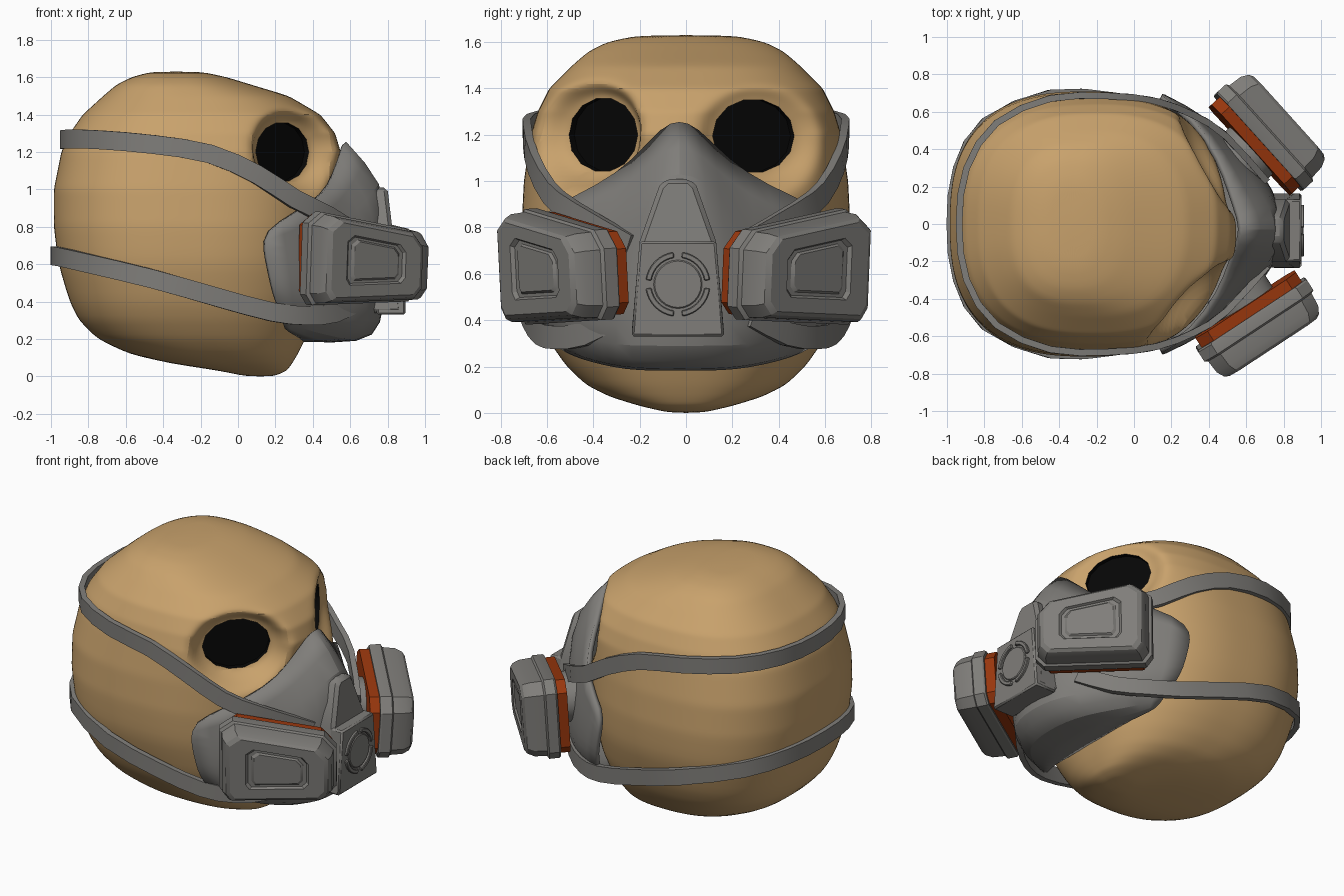
import bpy, bmesh, math
from mathutils import Vector as V

if "Cube" in bpy.data.objects:
    bpy.data.objects.remove(bpy.data.objects["Cube"])


def material(name, rgb):
    m = bpy.data.materials.new(name)
    m.diffuse_color = (*rgb, 1)
    m.use_nodes = True
    m.node_tree.nodes["Principled BSDF"].inputs["Base Color"].default_value = m.diffuse_color
    return m


SKIN = material("tan skin", (0.58, 0.36, 0.15))
BLACK = material("black", (0.002, 0.002, 0.002))
GREY = material("grey rubber", (0.215, 0.208, 0.195))
ORANGE = material("burnt orange", (0.32, 0.038, 0.004))


def loft(name, rings, mats, closed=True, angle=35):
    """Skin a list of point rings; closed rings get end caps."""
    bm = bmesh.new()
    rows = [[bm.verts.new(p) for p in r] for r in rings]
    n = len(rows[0])
    for a, b in zip(rows, rows[1:]):
        for i in range(n if closed else n - 1):
            j = (i + 1) % n
            bm.faces.new((a[i], a[j], b[j], b[i]))
    if closed:
        bm.faces.new(rows[0])
        bm.faces.new(rows[-1])
    bmesh.ops.recalc_face_normals(bm, faces=bm.faces)
    me = bpy.data.meshes.new(name)
    bm.to_mesh(me)
    bm.free()
    for m in mats:
        me.materials.append(m)
    ob = bpy.data.objects.new(name, me)
    bpy.context.collection.objects.link(ob)
    smooth(ob, angle)
    return ob


def smooth(ob, angle):
    bpy.ops.object.select_all(action='DESELECT')
    ob.select_set(True)
    bpy.context.view_layer.objects.active = ob
    bpy.ops.object.shade_smooth_by_angle(angle=math.radians(angle))


# Head: stacked superellipse sections (z, back x, front x, half width)
SECTIONS = [(0, .05, .19, .07), (.03, -.1, .26, .2), (.07, -.36, .29, .33),
            (.12, -.58, .32, .43), (.2, -.75, .36, .515), (.3, -.85, .4, .585),
            (.4, -.9, .43, .635), (.6, -.96, .46, .695), (.8, -.985, .48, .71),
            (1, -.985, .5, .7), (1.2, -.945, .55, .67), (1.3, -.9, .52, .64),
            (1.4, -.83, .44, .59), (1.5, -.72, .27, .49), (1.56, -.65, .07, .42),
            (1.6, -.57, -.06, .34), (1.63, -.46, -.2, .2)]
# Eye sockets: centre and outward direction of each flat opening
EYES = [(V((.235, -.355, 1.2)), V((.72, -.69, 0)).normalized()),
        (V((.365, .29, 1.195)), V((.86, .51, 0)).normalized())]
EYE_W, EYE_H = .205, .16


def head_ring(z, xb, xf, hw):
    ring = []
    for i in range(96):
        a = 2 * math.pi * i / 96
        c, s = math.cos(a), math.sin(a)
        e = 2 / (2.4 if c > 0 else 2.6)
        p = V(((xb + xf) / 2 + (xf - xb) / 2 * math.copysign(abs(c) ** e, c),
               hw * math.copysign(abs(s) ** e, s), z))
        for c0, d in EYES:  # press the face back to the plane of each eye
            r = p - c0
            h = r.dot(d)
            if h > 0:
                side = r - d * h
                far = math.hypot(math.hypot(side.x, side.y) / EYE_W, side.z / EYE_H)
                t = min(max((far - 1.05) / .6, 0), 1)
                p = p - d * h * (1 - t * t * (3 - 2 * t))
        ring.append(p)
    return ring


rings = []
for a, b in zip(SECTIONS, SECTIONS[1:]):
    steps = 5 if .8 <= a[0] < 1.5 else 2
    for k in range(steps):
        t = k / steps
        rings.append(head_ring(*[p + (q - p) * t for p, q in zip(a, b)]))
rings.append(head_ring(*SECTIONS[-1]))
head = loft("head", rings, [SKIN, BLACK], angle=50)
head.modifiers.new("smooth", 'SUBSURF').levels = 1
bpy.ops.object.modifier_apply(modifier="smooth")

# Cut shallow black sockets at the bottom of the hollows
for c0, d in EYES:
    side = V((-d.y, d.x, 0))
    oval = []
    for i in range(14):
        a = 2 * math.pi * i / 14
        oval.append(side * EYE_W * math.cos(a) + V((0, 0, EYE_H * math.sin(a))))
    cutter = loft("eye_cutter", [[c0 + p - d * .03 for p in oval], [c0 + p + d * .15 for p in oval]],
                  [SKIN, BLACK])
    for f in cutter.data.polygons:
        f.material_index = 1
    cutter.hide_render = True
    mod = head.modifiers.new("socket", 'BOOLEAN')
    mod.operation, mod.solver, mod.object = 'DIFFERENCE', 'EXACT', cutter
    bpy.context.view_layer.objects.active = head
    bpy.ops.object.modifier_apply(modifier="socket")
    bpy.data.objects.remove(cutter)
smooth(head, 40)

# Mask shell: rows from nose bridge to chin, points from centre to cheek edge
HALF = [
    [(.57, 0, 1.25), (.56, .06, 1.235), (.51, .2, 1.08), (.46, .35, .98), (.31, .58, .88), (.14, .67, .78)],
    [(.78, 0, 1.04), (.76, .1, .99), (.65, .22, .88), (.53, .38, .8), (.36, .575, .7), (.14, .685, .67)],
    [(.78, 0, .8), (.76, .12, .8), (.69, .24, .68), (.55, .4, .62), (.37, .58, .58), (.16, .68, .58)],
    [(.78, 0, .5), (.76, .14, .5), (.7, .26, .46), (.55, .42, .45), (.38, .57, .45), (.18, .67, .48)],
    [(.76, 0, .27), (.75, .14, .27), (.68, .28, .28), (.52, .42, .32), (.38, .54, .36), (.2, .63, .4)],
    [(.67, 0, .19), (.66, .14, .19), (.6, .27, .2), (.48, .37, .22), (.34, .46, .25), (.24, .55, .3)],
    [(.35, 0, .2), (.35, .1, .2), (.35, .2, .2), (.33, .32, .22), (.29, .42, .24), (.24, .5, .27)]]


def mirror_row(half):
    return [V((x, -y, z)) for x, y, z in half[:0:-1]] + [V(p) for p in half]


rows = [[p + V((0, -.03 * (1 - abs(p.y) / .71), 0)) for p in mirror_row(h)] for h in HALF]
mask = loft("mask_shell", rows, [GREY], closed=False)
mask.modifiers.new("smooth", 'SUBSURF').levels = 1
sol = mask.modifiers.new("thickness", 'SOLIDIFY')
sol.thickness, sol.offset = .03, 0

# Exhale valve: nose ridge, square housing, disc and four ring segments
CY = -.035


def slab(name, yz, x_back, x_front, bevel=.02):
    ob = loft(name, [[V((x_back, CY + y, z)) for y, z in yz],
                     [V((x_front(z), CY + y, z)) for y, z in yz]], [GREY])
    ob.modifiers.new("edge", 'BEVEL').width = bevel
    return ob


slab("nose_ridge", [(-.2, .34), (.2, .34), (.165, .74), (.08, .98), (.05, 1.01), (-.05, 1.01), (-.08, .98),
                    (-.165, .74)], .66, lambda z: .88 - .08 * (z - .34) / .66)
slab("valve_housing", [(-.2, .33), (.2, .33), (.165, .74), (-.165, .74)], .74, lambda z: .895, .01)


def arc(r, a0, a1, n):
    return [(r * math.cos(a0 + (a1 - a0) * i / n), .555 + r * math.sin(a0 + (a1 - a0) * i / n))
            for i in range(n + 1)]


slab("valve_disc", arc(.105, 0, 2 * math.pi * 23 / 24, 23), .87, lambda z: .905, .005)
for k in range(4):
    a = math.pi / 4 + k * math.pi / 2
    slab("valve_ring_segment", arc(.14, a - .65, a + .65, 8) + arc(.115, a + .65, a - .65, 8),
         .87, lambda z: .91, .004)

# Filter cartridges: an eight-sided outline stepped outward along a slightly drooping normal
OUTLINE = [(-.35, -.19), (-.31, -.245), (.29, -.225), (.34, -.17), (.34, .08), (.27, .16), (-.27, .25), (-.35, .19)]
CASE = [(.055, .99), (.065, 1.01), (.125, 1.01), (.135, .96), (.21, .94), (.25, .88), (.265, .81),
        (.265, .54), (.25, .5), (.25, .44), (.26, .4)]
BAND = [(-.005, .93), (.06, .93)]
for side, base, u in (("right", V((.6, -.43, .635)), V((.84, .54, 0)).normalized()),
                      ("left", V((.63, .395, .635)), V((.68, -.74, 0)).normalized())):
    n = V((u.y, -u.x, 0))
    if n.x < 0:
        n = -n
    w = (V((0, 0, 1)) + n * .06).normalized()
    n = (n - V((0, 0, .06))).normalized()

    def rings_for(steps, shape):
        return [[base + u * a * s + n * d + w * b * s for a, b in shape] for d, s in steps]

    loft(side + "_filter_case", rings_for(CASE, OUTLINE), [GREY], angle=25)
    loft(side + "_filter_band", rings_for(BAND, OUTLINE), [ORANGE], angle=25)
    disc = [(.17 * math.cos(i * math.pi / 10), .15 * math.sin(i * math.pi / 10)) for i in range(20)]
    loft(side + "_filter_neck", rings_for([(-.12, 1), (.02, 1)], disc), [GREY])


# Straps: flat ribbons swept round the back of the head
def strap(name, half, width=.1, thick=.035):
    pts = mirror_row(half)
    path = []
    for i in range(len(pts) - 1):  # spline midpoints round the path
        a, b = pts[max(i - 1, 0)], pts[min(i + 2, len(pts) - 1)]
        path += [pts[i], (pts[i] + pts[i + 1]) * .5625 - (a + b) * .0625]
    path.append(pts[-1])
    rings = []
    for i, p in enumerate(path):
        t = (path[min(i + 1, len(path) - 1)] - path[max(i - 1, 0)]).normalized()
        out = V((t.y, -t.x, 0)).normalized()
        if out.dot(p - V((-.2, 0, p.z))) < 0:
            out = -out
        up = t.cross(out).normalized() * width / 2
        o = out * thick / 2
        rings.append([p + up + o, p + up - o, p - up - o, p - up + o])
    loft(name, rings, [GREY])


strap("upper_strap", [(-.935, 0, 1.265), (-.895, .3, 1.27), (-.735, .54, 1.265), (-.45, .67, 1.24), (-.15, .685, 1.19),
                      (.1, .66, 1.08), (.3, .59, .95), (.48, .48, .86), (.7, .24, .72)])
strap("lower_strap", [(-.985, 0, .645), (-.95, .3, .64), (-.8, .55, .605), (-.45, .7, .52), (-.1, .685, .42),
                      (.18, .63, .345), (.36, .555, .325), (.52, .435, .34), (.67, .28, .42)])
